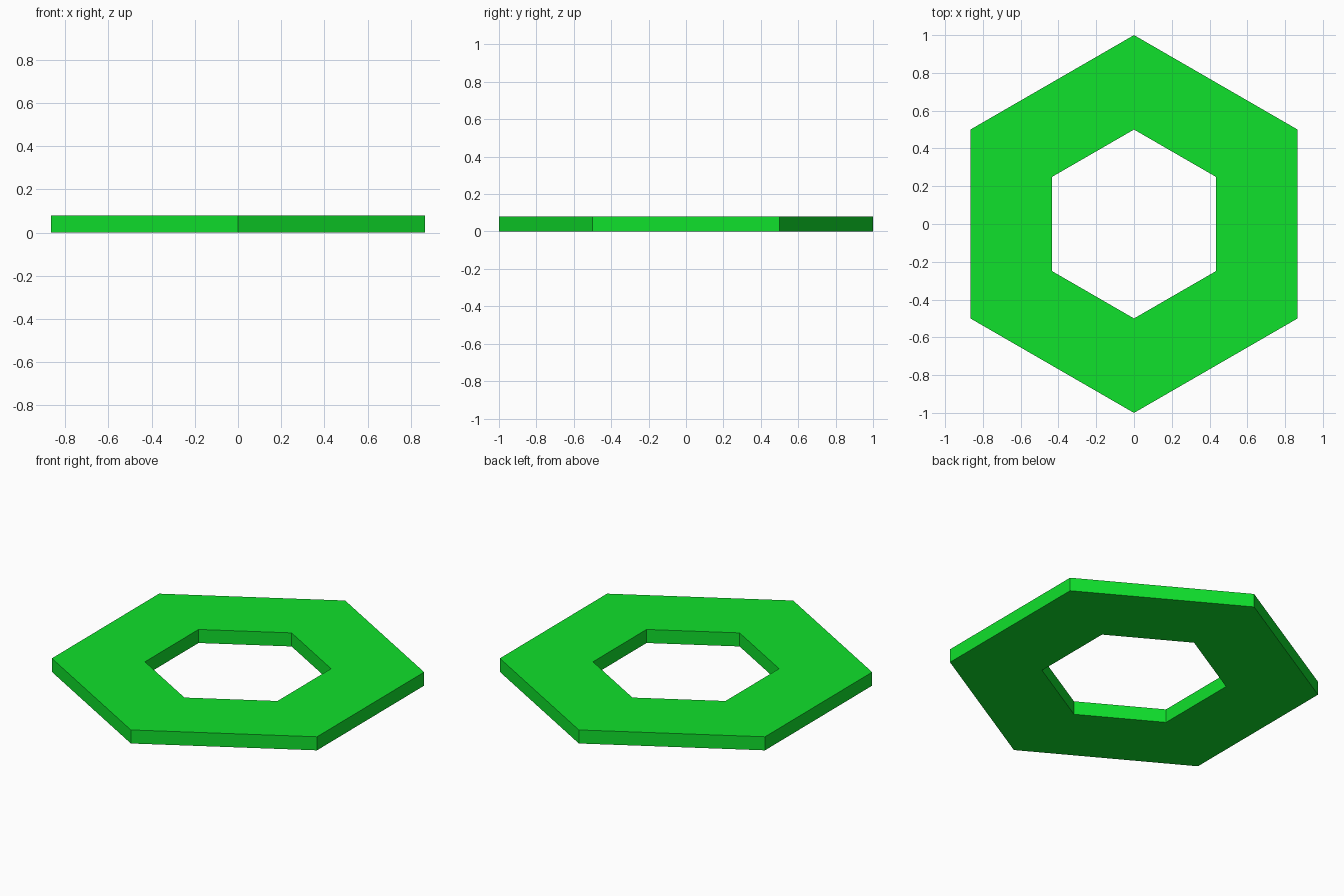
import bpy, bmesh
from math import sin, cos, pi

if "Cube" in bpy.data.objects:
    bpy.data.objects.remove(bpy.data.objects["Cube"])

OUTER, INNER, HEIGHT, SIDES = 1.0, 0.5, 0.08, 6

bm = bmesh.new()


def ring(radius, z):
    # Hexagon loop with a corner pointing to +y
    angles = [pi / 2 + 2 * pi * i / SIDES for i in range(SIDES)]
    return [bm.verts.new((radius * cos(a), radius * sin(a), z)) for a in angles]


# Cross-section loops, in order around the rectangular profile
loops = [ring(OUTER, 0), ring(OUTER, HEIGHT), ring(INNER, HEIGHT), ring(INNER, 0)]
for k in range(4):
    a, b = loops[k], loops[(k + 1) % 4]
    for i in range(SIDES):
        j = (i + 1) % SIDES
        bm.faces.new((a[i], a[j], b[j], b[i]))
bmesh.ops.recalc_face_normals(bm, faces=bm.faces)

# Flat hexagonal ring plate
mesh = bpy.data.meshes.new("hexagonal_ring")
bm.to_mesh(mesh)
bm.free()
plate = bpy.data.objects.new("hexagonal_ring", mesh)
bpy.context.collection.objects.link(plate)

# Bright green
green = bpy.data.materials.new("bright_green")
green.diffuse_color = (0.005, 0.75, 0.025, 1)
green.use_nodes = True
green.node_tree.nodes["Principled BSDF"].inputs["Base Color"].default_value = green.diffuse_color
mesh.materials.append(green)
